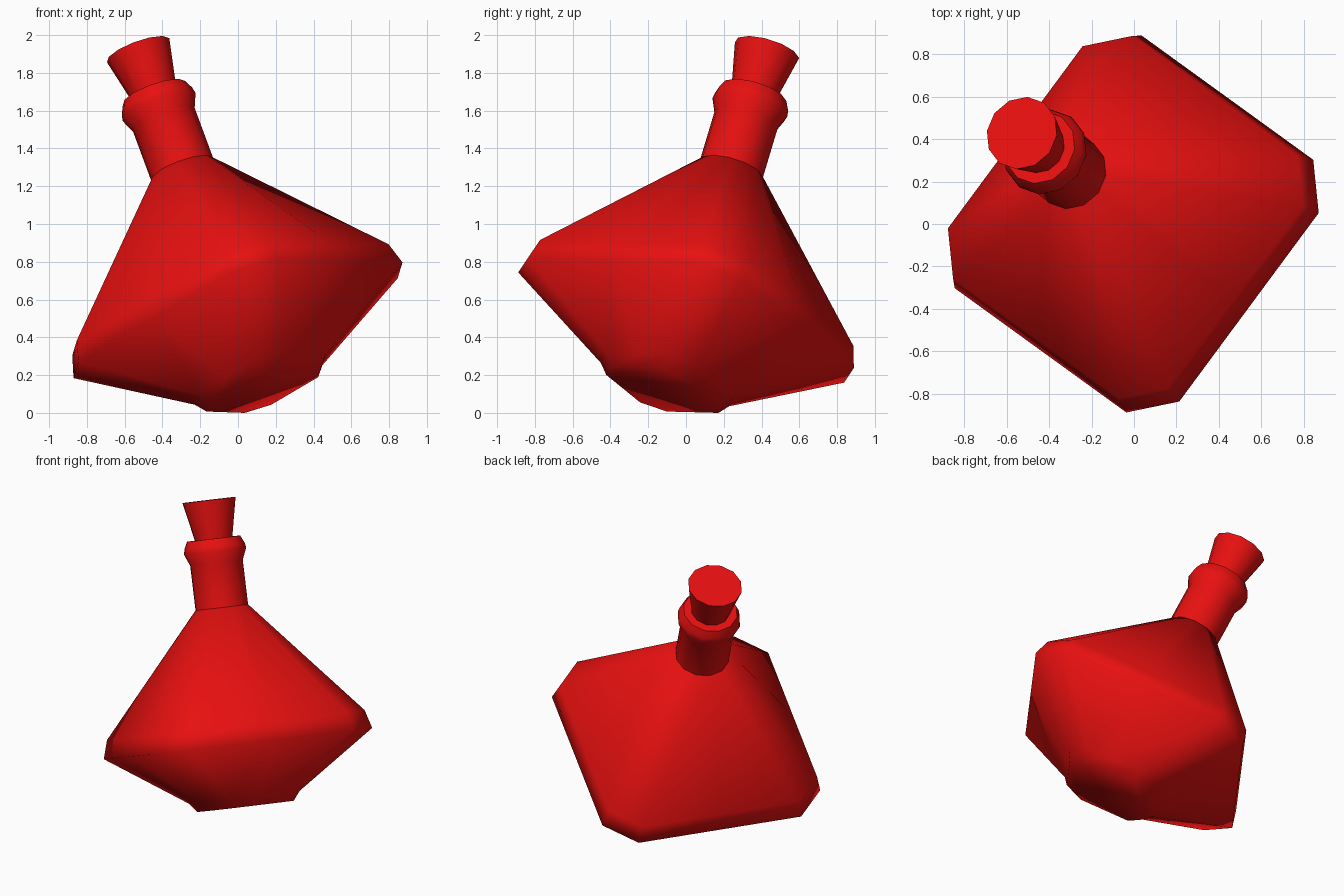
import bpy, bmesh
from math import cos, sin, radians
from mathutils import Vector, Matrix

if "Cube" in bpy.data.objects:
    bpy.data.objects.remove(bpy.data.objects["Cube"])

red = bpy.data.materials.new("red")
red.diffuse_color = (0.8, 0.005, 0.005, 1)
red.use_nodes = True
red.node_tree.nodes["Principled BSDF"].inputs["Base Color"].default_value = red.diffuse_color

# Tilted frame: bottle axis leans left and back
axis = Vector((-0.334, 0.271, 0.903)).normalized()
e1 = Vector((0.937, 0.194, 0.289))
e1 = (e1 - axis * e1.dot(axis)).normalized()
e2 = axis.cross(e1)
frame = Matrix((e1, e2, axis)).transposed().to_4x4()
frame.translation = Vector((0, 0, 0.49))


def square_ring(a, b, h):
    """Square with cut corners on the axes: 12 points, one at each side middle."""
    m = (a + b) / 2
    quarter = [Vector((a, -b, h)), Vector((a, b, h)), Vector((m, m, h))]
    return [Matrix.Rotation(radians(90 * q), 4, 'Z') @ p for q in range(4) for p in quarter]


def round_ring(r, h):
    return [Vector((r * cos(radians(30 * i - 15)), r * sin(radians(30 * i - 15)), h)) for i in range(12)]


def loft(name, rings, angle):
    bm = bmesh.new()
    loops = [[bm.verts.new(frame @ p) for p in ring] for ring in rings]
    for lo, hi in zip(loops, loops[1:]):
        for i in range(12):
            j = (i + 1) % 12
            bm.faces.new((lo[i], lo[j], hi[j], hi[i]))
    bm.faces.new(loops[0][::-1])
    bm.faces.new(loops[-1])
    bmesh.ops.recalc_face_normals(bm, faces=bm.faces)
    mesh = bpy.data.meshes.new(name)
    bm.to_mesh(mesh)
    bm.free()
    mesh.materials.append(red)
    ob = bpy.data.objects.new(name, mesh)
    bpy.context.collection.objects.link(ob)
    bpy.ops.object.select_all(action='DESELECT')
    ob.select_set(True)
    bpy.context.view_layer.objects.active = ob
    bpy.ops.object.shade_smooth_by_angle(angle=radians(angle))
    return ob


parts = [
    # Flask body: foot, flare, wide rim, cone up to the neck
    loft("flask_body", [square_ring(0.315, 0.075, -0.408), square_ring(0.36, 0.085, -0.35),
                        square_ring(0.915, 0.133, 0), square_ring(0.88, 0.125, 0.12),
                        round_ring(0.175, 0.885)], 78),
    # Neck with rounded lip
    loft("neck", [round_ring(0.175, 0.88), round_ring(0.175, 1.175), round_ring(0.207, 1.25),
                  round_ring(0.2, 1.285), round_ring(0.177, 1.332)], 60),
    # Tapered stopper
    loft("stopper", [round_ring(0.118, 1.30), round_ring(0.177, 1.583)], 45),
]

# Rest the lowest point on the ground
low = min(v.co.z for ob in parts for v in ob.data.vertices)
for ob in parts:
    ob.data.transform(Matrix.Translation((0, 0, -low)))
